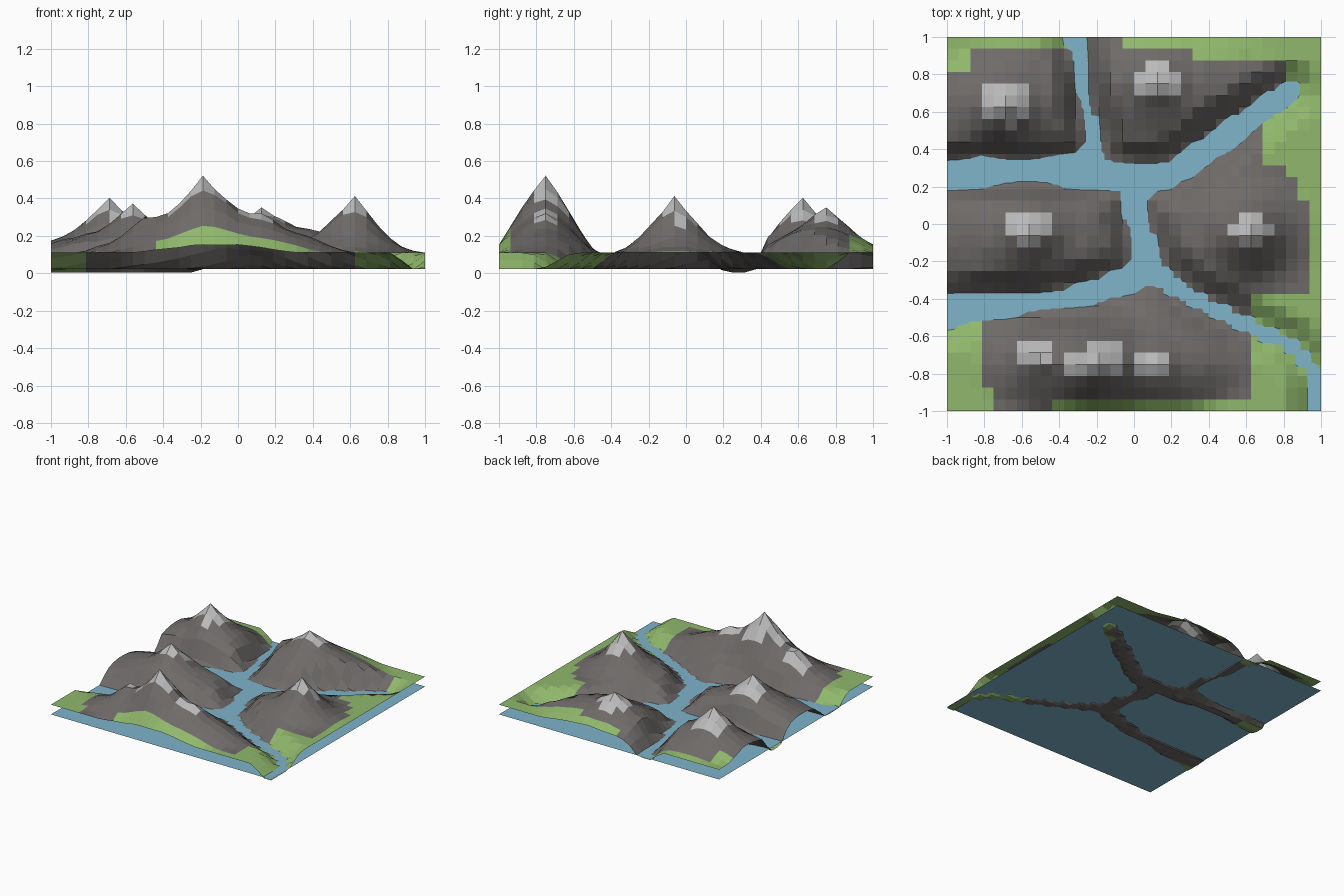
import bpy, bmesh, math, random
from mathutils import Vector

if "Cube" in bpy.data.objects:
    bpy.data.objects.remove(bpy.data.objects["Cube"])

random.seed(4)
N, PLAIN, WATER = 32, 0.11, 0.03

def material(name, rgb):
    m = bpy.data.materials.new(name)
    m.diffuse_color = (*rgb, 1)
    m.use_nodes = True
    m.node_tree.nodes["Principled BSDF"].inputs["Base Color"].default_value = m.diffuse_color
    return m

ROCK = material("rock", (0.155, 0.145, 0.14))
GRASS = material("grass", (0.28, 0.48, 0.15))
SNOW = material("snow", (0.50, 0.50, 0.50))
BLUE = material("water", (0.21, 0.46, 0.60))

# River branches: bed height, then points of x, y, half width
RIVERS = [
    (0.022, [(-.32, 1, .06), (-.28, .8, .035), (-.25, .6, .05), (-.21, .45, .045), (-.2, .32, .06)]),
    (0.004, [(-1, .26, .06), (-.8, .28, .075), (-.6, .29, .05), (-.35, .28, .075), (-.2, .28, .08)]),
    (0.022, [(-.2, .28, .09), (0, .24, .085), (.2, .26, .065), (.5, .48, .075), (.84, .72, .055)]),
    (0.022, [(0, .24, .075), (0, .08, .065), (.05, -.1, .075), (.1, -.25, .08)]),
    (0.022, [(-1, -.47, .09), (-.75, -.44, .07), (-.5, -.42, .05), (-.2, -.36, .065), (.1, -.25, .08)]),
    (0.022, [(.1, -.25, .08), (.3, -.39, .05), (.6, -.54, .05), (.85, -.65, .045), (.97, -.8, .04), (.97, -1, .04)]),
]
# Broad shoulders: centre x, y, radius x, y, height
SHOULDERS = [(-.12, -.76, .75, .30, .20), (.55, -.05, .44, .36, .10), (-.60, -.06, .60, .36, .12),
             (-.68, .62, .50, .36, .14), (.20, .72, .65, .38, .14)]
# Sharp peaks: x, y, radius, height
PEAKS = [(-.1875, -.75, .27, .215), (-.5, -.70, .18, .09), (.125, -.75, .16, .04), (.625, -.0625, .25, .205),
         (-.5625, -.0625, .22, .145), (-.6875, .625, .22, .15), (.125, .75, .21, .11)]
# Face regions: x0, x1, y0, y1
SNOW_AREAS = [(-.81, -.56, .56, .75), (-.69, -.62, .5, .56), (0, .25, .69, .82), (.06, .19, .82, .88),
              (-.69, -.44, -.06, .06), (-.62, -.5, -.12, -.06), (.5, .75, -.06, 0), (.56, .69, -.12, .06),
              (-.37, -.06, -.81, -.69), (-.25, -.06, -.69, -.62), (-.62, -.44, -.75, -.62), (0, .19, -.81, -.69)]
GRASS_AREAS = [(-1, -.88, .81, 1), (-1, -.25, .94, 1), (-.06, 1, .94, 1), (.31, 1, .88, 1),
               (.81, 1, .25, 1), (.69, .81, .31, .62), (.88, 1, .12, .3), (.94, 1, -1, .2),
               (.62, 1, -1, -.37), (-.44, .62, -1, -.94), (-1, -.81, -1, -.5), (-1, -.75, -1, -.88),
               (-1, -.81, .19, .3)]

def river_at(x, y):
    """Distance outside the nearest river channel, and its bed height."""
    best = (9, WATER)
    p = Vector((x, y))
    for bed, pts in RIVERS:
        for a, b in zip(pts, pts[1:]):
            pa, pb = Vector(a[:2]), Vector(b[:2])
            t = max(0, min(1, (p - pa).dot(pb - pa) / (pb - pa).length_squared))
            d = (p - pa.lerp(pb, t)).length - (a[2] + (b[2] - a[2]) * t)
            best = min(best, (d, bed))
    return best

def height(x, y):
    z = PLAIN
    for cx, cy, rx, ry, h in SHOULDERS:
        d = ((x - cx) / rx) ** 2 + ((y - cy) / ry) ** 2
        z += h * max(0, 1 - d) ** 1.5
    for cx, cy, r, h in PEAKS:
        z += h * max(0, 1 - math.hypot(x - cx, y - cy) / r) ** 1.5
    if z > PLAIN + .02:
        z += random.uniform(-.005, .005)
    d, bed = river_at(x, y)
    s = max(0, min(1, d / 0.10))
    return bed + (z - bed) * s

def inside(c, areas):
    return any(x0 < c.x < x1 and y0 < c.y < y1 for x0, x1, y0, y1 in areas)

def grid_object(name, n, zfunc, mats, pick):
    bm = bmesh.new()
    bmesh.ops.create_grid(bm, x_segments=n, y_segments=n, size=1)
    for v in bm.verts:
        v.co.z = zfunc(v.co.x, v.co.y)
    for f in bm.faces:
        f.material_index = pick(f.calc_center_median())
    me = bpy.data.meshes.new(name)
    bm.to_mesh(me)
    bm.free()
    for m in mats:
        me.materials.append(m)
    ob = bpy.data.objects.new(name, me)
    bpy.context.collection.objects.link(ob)
    return ob

# Mountain terrain sheet with carved river valleys
grid_object("terrain", N, height, [ROCK, GRASS, SNOW],
            lambda c: 2 if inside(c, SNOW_AREAS) else 1 if inside(c, GRASS_AREAS) else 0)

# Flat water sheet below the terrain
grid_object("water", 1, lambda x, y: WATER, [BLUE], lambda c: 0)
